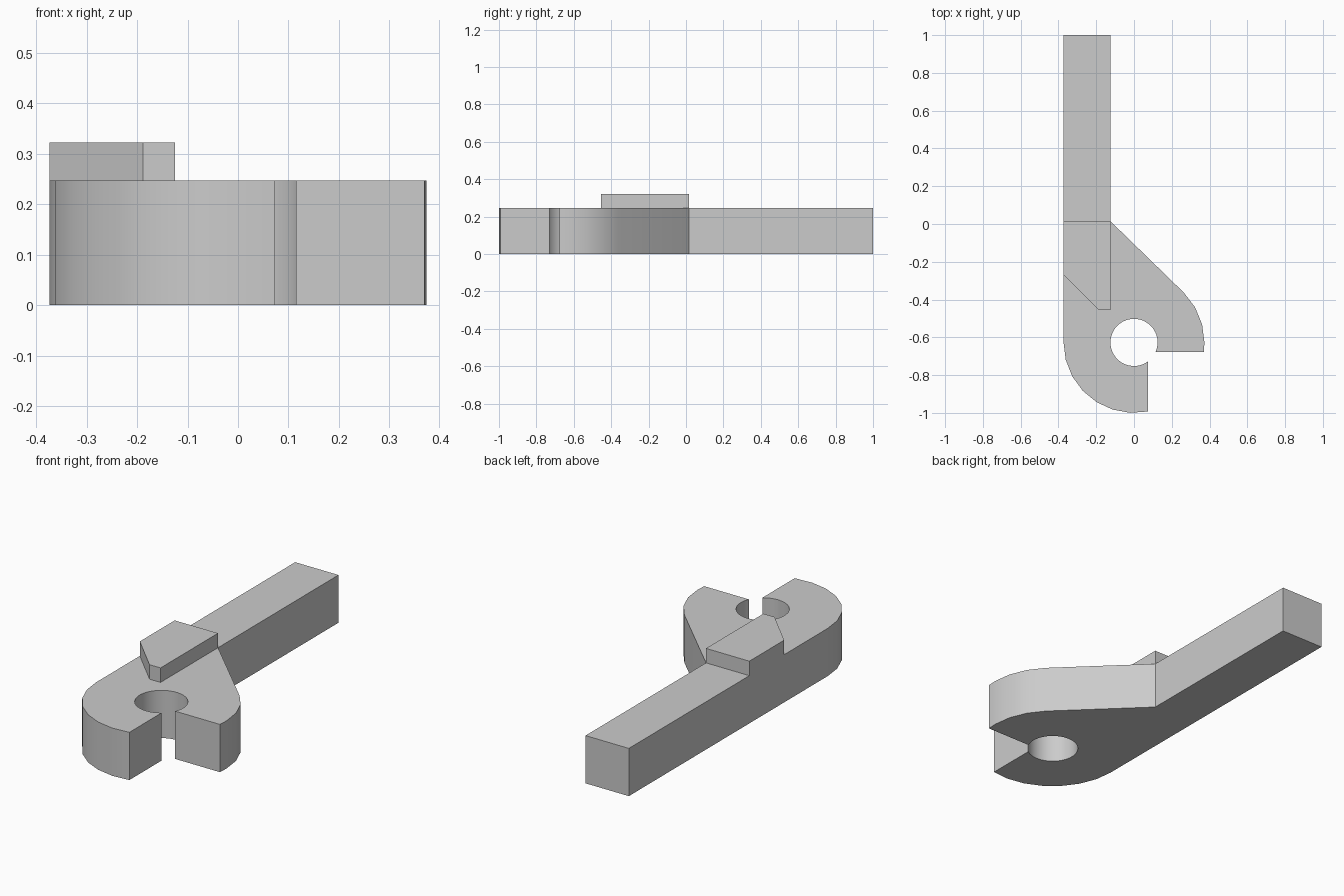
import bpy, bmesh, math

cube = bpy.data.objects.get("Cube")
if cube:
    bpy.data.objects.remove(cube, do_unlink=True)

grey = bpy.data.materials.new("plain grey")
grey.use_nodes = True
colour = (0.6, 0.6, 0.6, 1)
grey.diffuse_color = colour
grey.node_tree.nodes["Principled BSDF"].inputs["Base Color"].default_value = colour

CENTRE_Y, OUTER, HOLE = -0.627, 0.373, 0.125   # hook eye
SLOT_X, SLOT_Y = 0.073, -0.05                  # slot edges relative to the eye
BAR_L, BAR_R, STEP_Y = -OUTER, -0.125, 0.015
THICK, PAD_TOP = 0.247, 0.322


def arc(radius, start, end, step):
    """Points round the eye from start to end angle, in degrees."""
    n = max(1, round(abs(end - start) / step))
    angles = [math.radians(start + (end - start) * i / n) for i in range(n + 1)]
    return [(radius * math.cos(a), CENTRE_Y + radius * math.sin(a)) for a in angles]


def extrude_profile(name, points, z0, z1):
    bm = bmesh.new()
    face = bm.faces.new([bm.verts.new((x, y, z0)) for x, y in points])
    top = bmesh.ops.extrude_face_region(bm, geom=[face])
    verts = [g for g in top["geom"] if isinstance(g, bmesh.types.BMVert)]
    bmesh.ops.translate(bm, verts=verts, vec=(0, 0, z1 - z0))
    bmesh.ops.recalc_face_normals(bm, faces=bm.faces)
    mesh = bpy.data.meshes.new(name)
    bm.to_mesh(mesh)
    bm.free()
    mesh.materials.append(grey)
    obj = bpy.data.objects.new(name, mesh)
    bpy.context.collection.objects.link(obj)
    bpy.ops.object.select_all(action="DESELECT")
    obj.select_set(True)
    bpy.context.view_layer.objects.active = obj
    bpy.ops.object.shade_smooth_by_angle(angle=math.radians(30))
    return obj


# Angles where the slot edges meet the outer rim and the hole
lip_out = math.degrees(math.asin(SLOT_Y / OUTER))
lip_in = math.degrees(math.asin(SLOT_Y / HOLE))
jaw_out = 360 - math.degrees(math.acos(SLOT_X / OUTER))
jaw_in = 360 - math.degrees(math.acos(SLOT_X / HOLE))

# Handle bar and open hook in one outline
outline = [(BAR_L, 1), (BAR_L, CENTRE_Y)]
outline += arc(OUTER, 180, jaw_out, 15)[1:]
outline += arc(HOLE, jaw_in, lip_in, 10)
outline += arc(OUTER, lip_out, 0, 15)
outline += arc(OUTER, 0, 45, 15)[1:]
outline += [(BAR_R, STEP_Y), (BAR_R, 1)]
extrude_profile("handle_and_hook", outline, 0, THICK)

# Raised pad with a clipped corner
pad = [(BAR_L, STEP_Y), (BAR_L, -0.27), (-0.188, -0.455),
       (BAR_R, -0.455), (BAR_R, STEP_Y)]
extrude_profile("raised_pad", pad, THICK, PAD_TOP)
